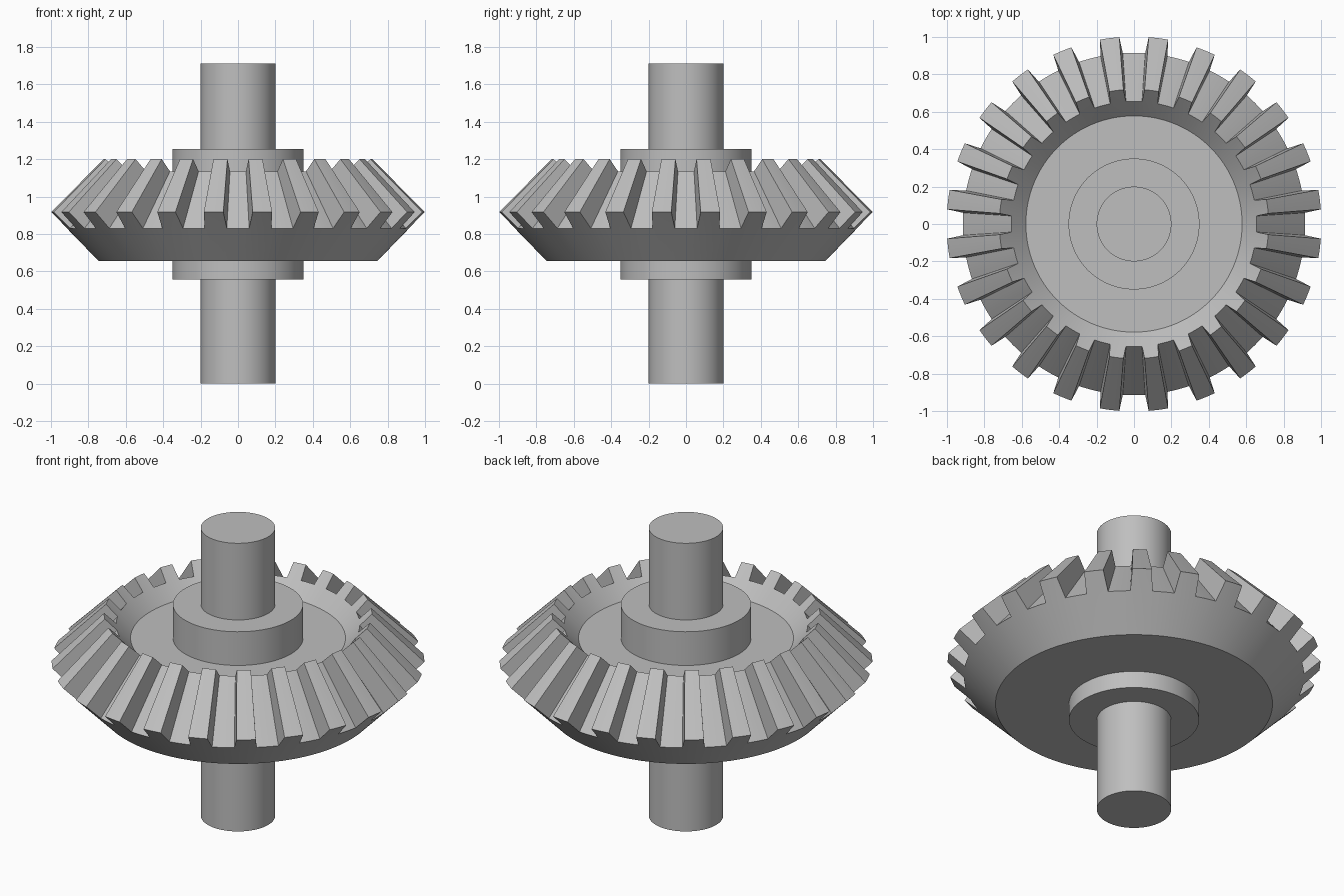
import bpy, bmesh, math

TEETH = 24
PITCH = math.tau / TEETH
SEG = 4                        # steps across each tooth and each gap
BASE_HALF = PITCH / 4          # half angle of a tooth at its root
TIP_HALF = BASE_HALF * 0.8     # half angle of a tooth at its tip

# (radius, height) of the key rings
OUT_ROOT, OUT_TIP = (0.915, 0.83), (1.002, 0.917)
IN_ROOT, IN_TIP = (0.655, 1.135), (0.72, 1.20)
BOTTOM, FLOOR = (0.745, 0.655), (0.578, 1.055)

cube = bpy.data.objects.get("Cube")
if cube:
    bpy.data.objects.remove(cube, do_unlink=True)

steel = bpy.data.materials.new("steel_grey")
steel.use_nodes = True
steel.diffuse_color = (0.52, 0.52, 0.52, 1)
steel.node_tree.nodes["Principled BSDF"].inputs["Base Color"].default_value = (0.52, 0.52, 0.52, 1)


def finish(name, bm):
    """Turn a bmesh into a smooth object with sharp edges kept."""
    bmesh.ops.recalc_face_normals(bm, faces=bm.faces)
    mesh = bpy.data.meshes.new(name)
    bm.to_mesh(mesh)
    bm.free()
    mesh.materials.append(steel)
    ob = bpy.data.objects.new(name, mesh)
    bpy.context.collection.objects.link(ob)
    bpy.ops.object.select_all(action='DESELECT')
    ob.select_set(True)
    bpy.context.view_layer.objects.active = ob
    bpy.ops.object.shade_smooth_by_angle(angle=math.radians(25))
    return ob


def cylinder(name, radius, z0, z1):
    bm = bmesh.new()
    bmesh.ops.create_cone(bm, cap_ends=True, segments=96, radius1=radius,
                          radius2=radius, depth=z1 - z0)
    bmesh.ops.translate(bm, verts=bm.verts, vec=(0, 0, (z0 + z1) / 2))
    return finish(name, bm)


def bevel_gear():
    bm = bmesh.new()

    def vert(p, a):
        return bm.verts.new((p[0] * math.cos(a), p[0] * math.sin(a), p[1]))

    # Full rings; every tooth takes SEG steps, then every gap takes SEG steps
    n = TEETH * SEG * 2
    start = PITCH / 2 - BASE_HALF
    angles = [start + math.tau * i / n for i in range(n)]
    bottom, out_root, in_root, floor = (
        [vert(p, a) for a in angles] for p in (BOTTOM, OUT_ROOT, IN_ROOT, FLOOR))

    # Underside, back cone, recess wall and recess floor
    bm.faces.new(bottom)
    bm.faces.new(floor)
    for i in range(n):
        j = (i + 1) % n
        bm.faces.new((bottom[i], bottom[j], out_root[j], out_root[i]))
        bm.faces.new((in_root[i], in_root[j], floor[j], floor[i]))

    for t in range(TEETH):
        first = t * SEG * 2
        centre = PITCH * (t + 0.5)
        tip_angles = [centre + TIP_HALF * (2 * k / SEG - 1) for k in range(SEG + 1)]
        o_tip = [vert(OUT_TIP, a) for a in tip_angles]
        i_tip = [vert(IN_TIP, a) for a in tip_angles]
        # Tooth land and both end faces
        for k in range(SEG):
            a, b = first + k, first + k + 1
            bm.faces.new((o_tip[k], o_tip[k + 1], i_tip[k + 1], i_tip[k]))
            bm.faces.new((out_root[a], out_root[b], o_tip[k + 1], o_tip[k]))
            bm.faces.new((in_root[a], in_root[b], i_tip[k + 1], i_tip[k]))
        # Tooth flanks
        for k in (0, SEG):
            a = first + k
            bm.faces.new((out_root[a], o_tip[k], i_tip[k], in_root[a]))
        # Gap floor up to the next tooth
        for k in range(SEG, 2 * SEG):
            a, b = first + k, (first + k + 1) % n
            bm.faces.new((out_root[a], out_root[b], in_root[b], in_root[a]))
    return finish("bevel_gear", bm)


bevel_gear()
cylinder("hub", 0.35, 0.555, 1.255)
cylinder("shaft", 0.20, 0.0, 1.71)
